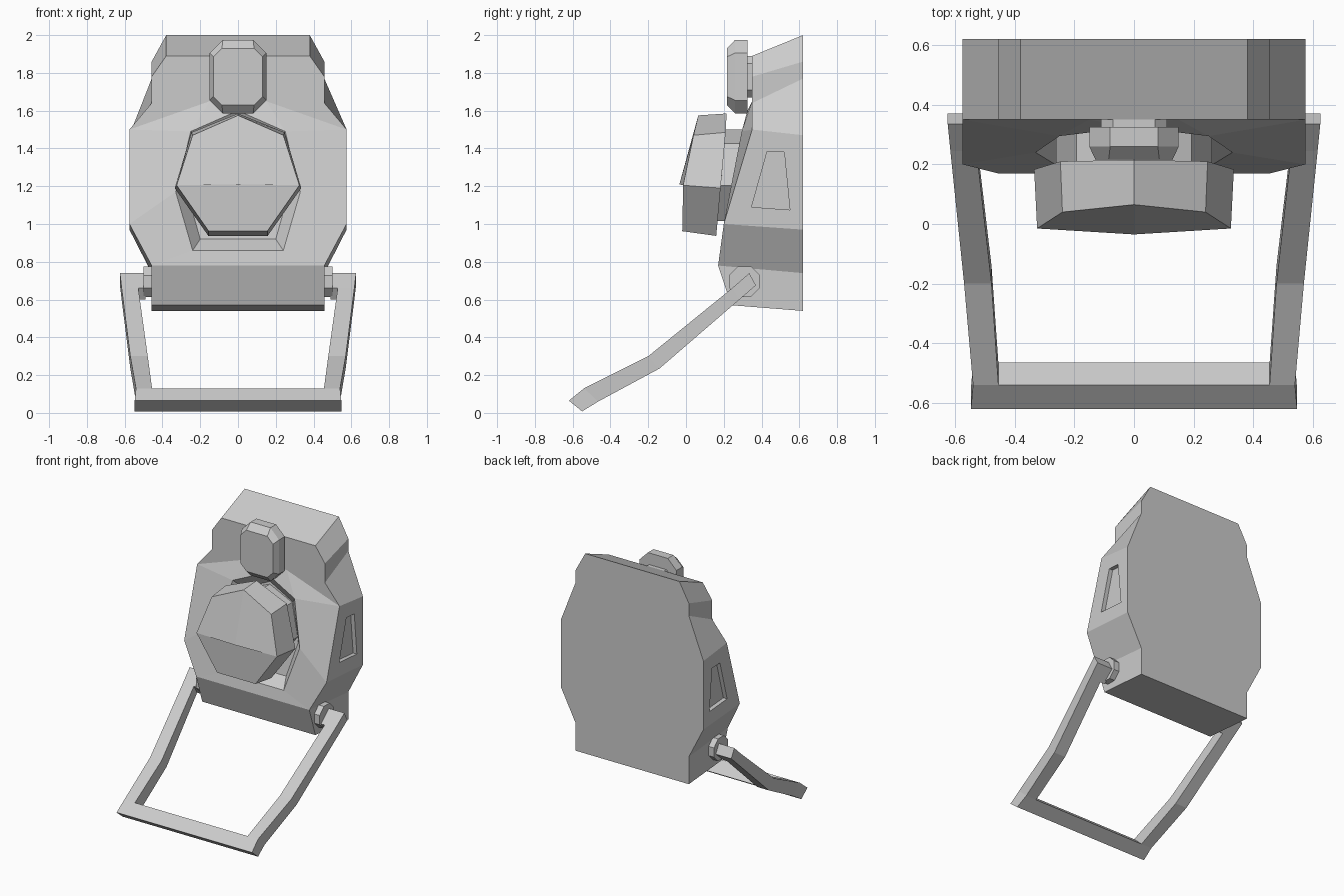
import bpy, bmesh, math
from mathutils import Vector

if "Cube" in bpy.data.objects:
    bpy.data.objects.remove(bpy.data.objects["Cube"])


def symmetric(name, verts, half_faces, span_faces):
    """Mesh from right-half points: half faces are mirrored, span faces run across x = 0."""
    bm = bmesh.new()
    right = [bm.verts.new(v) for v in verts]
    left = [bm.verts.new((-v[0], v[1], v[2])) for v in verts]
    for f in half_faces:
        bm.faces.new([right[i] for i in f])
        bm.faces.new([left[i] for i in reversed(f)])
    for f in span_faces:
        bm.faces.new([right[i] for i in f] + [left[i] for i in reversed(f)])
    return finish(name, bm)


def finish(name, bm):
    bmesh.ops.remove_doubles(bm, verts=bm.verts, dist=0.0005)
    bmesh.ops.recalc_face_normals(bm, faces=bm.faces)
    me = bpy.data.meshes.new(name)
    bm.to_mesh(me)
    bm.free()
    ob = bpy.data.objects.new(name, me)
    bpy.context.collection.objects.link(ob)
    return ob


def loft(name, rings):
    """Closed solid through rings with equal point counts."""
    bm = bmesh.new()
    rows = [[bm.verts.new(p) for p in r] for r in rings]
    n = len(rows[0])
    for a, b in zip(rows, rows[1:]):
        for i in range(n):
            j = (i + 1) % n
            bm.faces.new((a[i], a[j], b[j], b[i]))
    bm.faces.new(rows[0])
    bm.faces.new(rows[-1])
    return finish(name, bm)


def strip(a, b, count):
    """Quads joining two index runs that start at a and b."""
    return [(a + i, a + i + 1, b + i + 1, b + i) for i in range(count - 1)]


def frame(a, b, n=4):
    """Quads joining two closed index loops."""
    return [(a[i], a[(i + 1) % n], b[(i + 1) % n], b[i]) for i in range(n)]


# Main housing: front outline, back outline, front recess, side pockets
front = [(.457, .24, .57), (.457, .17, .78), (.575, .2, 1.0), (.575, .35, 1.5),
         (.457, .35, 1.64), (.457, .35, 1.78), (.38, .35, 1.89)]
back = [(x, .62, z) for x, z in zip((.457, .457, .575, .575, .457, .457, .38),
                                    (.54, .74, .97, 1.47, 1.77, 1.86, 2.0))]
rim = [(.24, .185, .86), (.33, .24, 1.17), (.25, .295, 1.49), (0, .325, 1.6)]
floor = [(.2, .27, .92), (.27, .31, 1.17), (.2, .35, 1.43), (0, .37, 1.52)]
brow = [(.15, .35, 1.65)]
pocket = [(.575, .347, 1.09), (.575, .55, 1.075), (.575, .52, 1.38), (.575, .43, 1.385)]
pocket_floor = [(x - .03, y, z) for x, y, z in pocket]
half = [f for f in strip(0, 7, 7) if f[0] != 2]
half += [(1, 2, 15, 14), (2, 3, 16, 15), (3, 22, 16), (16, 22, 17)]
half += strip(14, 18, 4)
half += frame((2, 9, 10, 3), (23, 24, 25, 26)) + frame((23, 24, 25, 26), (27, 28, 29, 30))
half += [(27, 28, 29, 30)]
span = [(0, 1), (1, 14), (14, 18), (18, 19, 20, 21), (22, 3, 4, 5, 6), (22, 17),
        (6, 13), (0, 7), tuple(range(7, 14))]
# The brow triangle closes on the single centre point of the rim
symmetric("housing", front + back + rim + floor + brow + pocket + pocket_floor, half, span)

# Seven-sided lens head with a faceted front
head_front = [(0, .065, 1.575), (.24, .04, 1.47), (.325, -.015, 1.205), (.155, -.02, .962)]
head_back = [(0, .215, 1.585), (.247, .21, 1.485), (.335, .183, 1.19), (.157, .16, .937)]
symmetric("lens_head", head_front + head_back + [(0, -.035, 1.21)],
          strip(0, 4, 4) + [(8, 0, 1, 2)], [(3, 7), (8, 2, 3), (4, 5, 6, 7)])

# Neck joining lens head to recess
neck_front = [(x * .78, y - .01, 1.25 + (z - 1.25) * .75) for x, y, z in head_back]
neck_back = [(x, y + .18, z) for x, y, z in neck_front]
symmetric("lens_neck", neck_front + neck_back, strip(0, 4, 4), [(3, 7), (0, 1, 2, 3), (4, 5, 6, 7)])


# Small upper lens, chamfered octagon
def octagon(y, w, h, c):
    pts = [(w, h - c), (w - c, h), (c - w, h), (-w, h - c),
           (-w, c - h), (c - w, -h), (w - c, -h), (w, c - h)]
    return [(x, y, 1.78 + z) for x, z in pts]


loft("upper_lens", [octagon(.217, .13, .15, .045), octagon(.26, .15, .195, .07),
                    octagon(.325, .15, .195, .07)])
loft("upper_lens_mount", [octagon(.31, .11, .11, .04), octagon(.37, .11, .11, .04)])

# Pivot bolts
for side, s in (("right", 1), ("left", -1)):
    loft("pivot_" + side, [[(s * x, .31 + .088 * math.cos(a), .695 + .088 * math.sin(a))
                            for a in [math.radians(22.5 + 45 * k) for k in range(8)]]
                           for x in (.44, .5)])

# Folding stand: bent arms, inward stubs at the pivots and a cross bar
sections = [(.625, .54, (.335, .74), (.37, .675)), (.616, .528, (.245, .661), (.283, .60)),
            (.57, .478, (-.2, .30), (-.14, .235)), (.54, .455, (-.54, .13), (-.465, .06)),
            (.547, .455, (-.62, .065), (-.55, .008))]
pts = []
for xo, xi, top, low in sections:
    pts += [(xo, *top), (xi, *top), (xi, *low), (xo, *low)]
pts += [(.49, *sections[i][j]) for i, j in ((0, 2), (0, 3), (1, 3), (1, 2))]
half = [(0, 1, 2, 3), (16, 17, 18, 19)]
for k in range(4):
    a = range(4 * k, 4 * k + 4)
    b = range(4 * k + 4, 4 * k + 8)
    half += [f for i, f in enumerate(frame(a, b)) if not (i == 1 and k in (0, 3))]
half += frame((1, 2, 6, 5), (20, 21, 22, 23)) + [(20, 21, 22, 23)]
half.remove((16, 17, 18, 19))
half += [(16, 17, 18, 19)]
symmetric("stand", pts, half, [(13, 14), (14, 18), (18, 17), (17, 13)])
